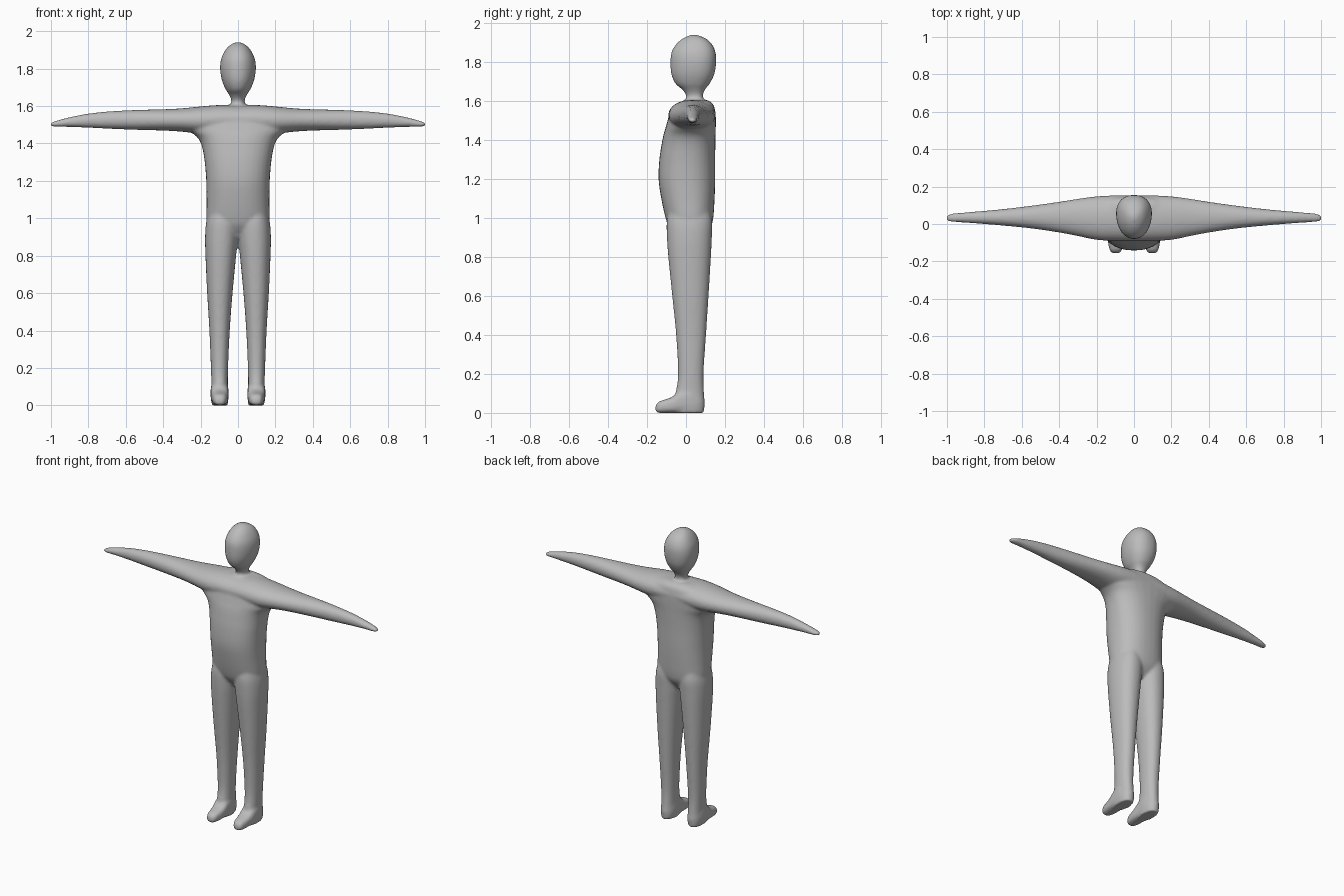
import bpy, bmesh, math
from mathutils import Vector

SIDES, STEPS = 32, 5


def smooth_rows(rows):
    """Catmull-Rom interpolation through the section rows."""
    out = []
    for i in range(len(rows) - 1):
        p = [rows[max(0, min(len(rows) - 1, i + k))] for k in (-1, 0, 1, 2)]
        for s in range(STEPS):
            t = s / STEPS
            out.append([0.5 * (2 * b + (c - a) * t + (2 * a - 5 * b + 4 * c - d) * t * t
                               + (3 * b - a - 3 * c + d) * t ** 3) for a, b, c, d in zip(*p)])
    return out + [list(rows[-1])]


def loft(bm, rows, axis, side=1, power=2.0, egg=0.0):
    """Rows are (position, a_min, a_max, b_min, b_max); a and b are the other two axes in order."""
    rings = []
    for pos, a0, a1, b0, b1 in smooth_rows(rows):
        ring = []
        for k in range(SIDES):
            ang = 2 * math.pi * k / SIDES
            c, s = math.cos(ang), math.sin(ang)
            u = math.copysign(abs(c) ** (2 / power), c)
            v = math.copysign(abs(s) ** (2 / power), s)
            a = (a0 + a1) / 2 + (a1 - a0) / 2 * u * (1 + egg * v)
            b = (b0 + b1) / 2 + (b1 - b0) / 2 * v
            x, y, z = {'x': (pos, a, b), 'y': (a, pos, b), 'z': (a, b, pos)}[axis]
            ring.append(bm.verts.new((x * side, y, z)))
        rings.append(ring)
    for r, q in zip(rings, rings[1:]):
        for k in range(SIDES):
            n = (k + 1) % SIDES
            bm.faces.new((r[k], r[n], q[n], q[k]))
    bm.faces.new(rings[0])
    bm.faces.new(rings[-1])


bm = bmesh.new()

# Torso, flaring into the shoulders
torso = [(z, -w, w, f, b) for z, w, f, b in (
    (0.89, 0.08, -0.04, 0.08), (0.95, 0.155, -0.085, 0.125), (1.0, 0.168, -0.105, 0.14),
    (1.1, 0.168, -0.127, 0.147), (1.2, 0.17, -0.141, 0.15), (1.3, 0.178, -0.137, 0.15),
    (1.38, 0.192, -0.125, 0.151), (1.43, 0.215, -0.115, 0.152), (1.47, 0.26, -0.103, 0.153),
    (1.52, 0.28, -0.088, 0.153), (1.565, 0.23, -0.065, 0.147), (1.59, 0.17, -0.04, 0.135),
    (1.606, 0.09, -0.005, 0.11))]
loft(bm, torso, 'z', power=2.3)

# Neck and head
head = [(z, -w, w, f, b) for z, w, f, b in (
    (1.57, 0.06, -0.03, 0.115), (1.60, 0.043, -0.005, 0.094), (1.63, 0.035, 0.0, 0.087),
    (1.66, 0.047, -0.02, 0.098), (1.69, 0.066, -0.055, 0.122), (1.74, 0.086, -0.076, 0.146),
    (1.80, 0.095, -0.08, 0.155), (1.85, 0.09, -0.075, 0.152), (1.89, 0.073, -0.053, 0.135),
    (1.92, 0.05, -0.02, 0.105), (1.937, 0.023, 0.015, 0.065), (1.943, 0.004, 0.036, 0.046))]
loft(bm, head, 'z', power=2.2, egg=0.12)

arm = [(0.0, -0.09, 0.153, 1.45, 1.605), (0.1, -0.09, 0.153, 1.45, 1.606),
       (0.2, -0.085, 0.148, 1.452, 1.598), (0.3, -0.065, 0.135, 1.463, 1.588),
       (0.4, -0.046, 0.119, 1.469, 1.583), (0.55, -0.024, 0.098, 1.473, 1.579),
       (0.7, -0.009, 0.08, 1.479, 1.571), (0.82, 0.001, 0.069, 1.485, 1.557),
       (0.92, 0.008, 0.061, 1.488, 1.536), (0.98, 0.011, 0.055, 1.489, 1.519),
       (1.004, 0.02, 0.045, 1.494, 1.509)]
leg = [(0.0, 0.055, 0.14, -0.06, 0.092), (0.05, 0.05, 0.146, -0.06, 0.097),
       (0.1, 0.054, 0.142, -0.054, 0.093), (0.2, 0.053, 0.145, -0.041, 0.09),
       (0.4, 0.044, 0.153, -0.051, 0.103), (0.6, 0.029, 0.165, -0.071, 0.116),
       (0.8, 0.010, 0.174, -0.091, 0.128), (0.9, 0.0, 0.176, -0.098, 0.133),
       (0.98, 0.0, 0.170, -0.099, 0.135), (1.05, 0.02, 0.15, -0.085, 0.12)]
foot = [(0.08, 0.065, 0.13, 0.0, 0.08), (0.03, 0.051, 0.146, 0.0, 0.13),
        (-0.03, 0.051, 0.146, 0.0, 0.115), (-0.07, 0.052, 0.142, 0.0, 0.083),
        (-0.11, 0.057, 0.137, 0.0, 0.068), (-0.14, 0.065, 0.13, 0.0, 0.058),
        (-0.157, 0.078, 0.117, 0.005, 0.038)]
# Mirrored limbs
for side in (1, -1):
    loft(bm, arm, 'x', side, power=2.1)
    loft(bm, leg, 'z', side, power=2.2)
    loft(bm, foot, 'y', side, power=2.8)

bmesh.ops.recalc_face_normals(bm, faces=bm.faces)
mesh = bpy.data.meshes.new("body")
bm.to_mesh(mesh)
bm.free()
body = bpy.data.objects.new("body", mesh)
bpy.context.collection.objects.link(body)
bpy.context.view_layer.objects.active = body
body.select_set(True)

grey = bpy.data.materials.new("plain grey")
grey.diffuse_color = (0.5, 0.5, 0.5, 1)
mesh.materials.append(grey)

# Fuse the parts into one skin and soften the joins
remesh = body.modifiers.new("fuse", 'REMESH')
remesh.mode = 'VOXEL'
remesh.voxel_size = 0.008
soften = body.modifiers.new("soften", 'SMOOTH')
soften.factor = 0.5
soften.iterations = 10
for name in ("fuse", "soften"):
    bpy.ops.object.modifier_apply(modifier=name)
bpy.ops.object.shade_smooth()
